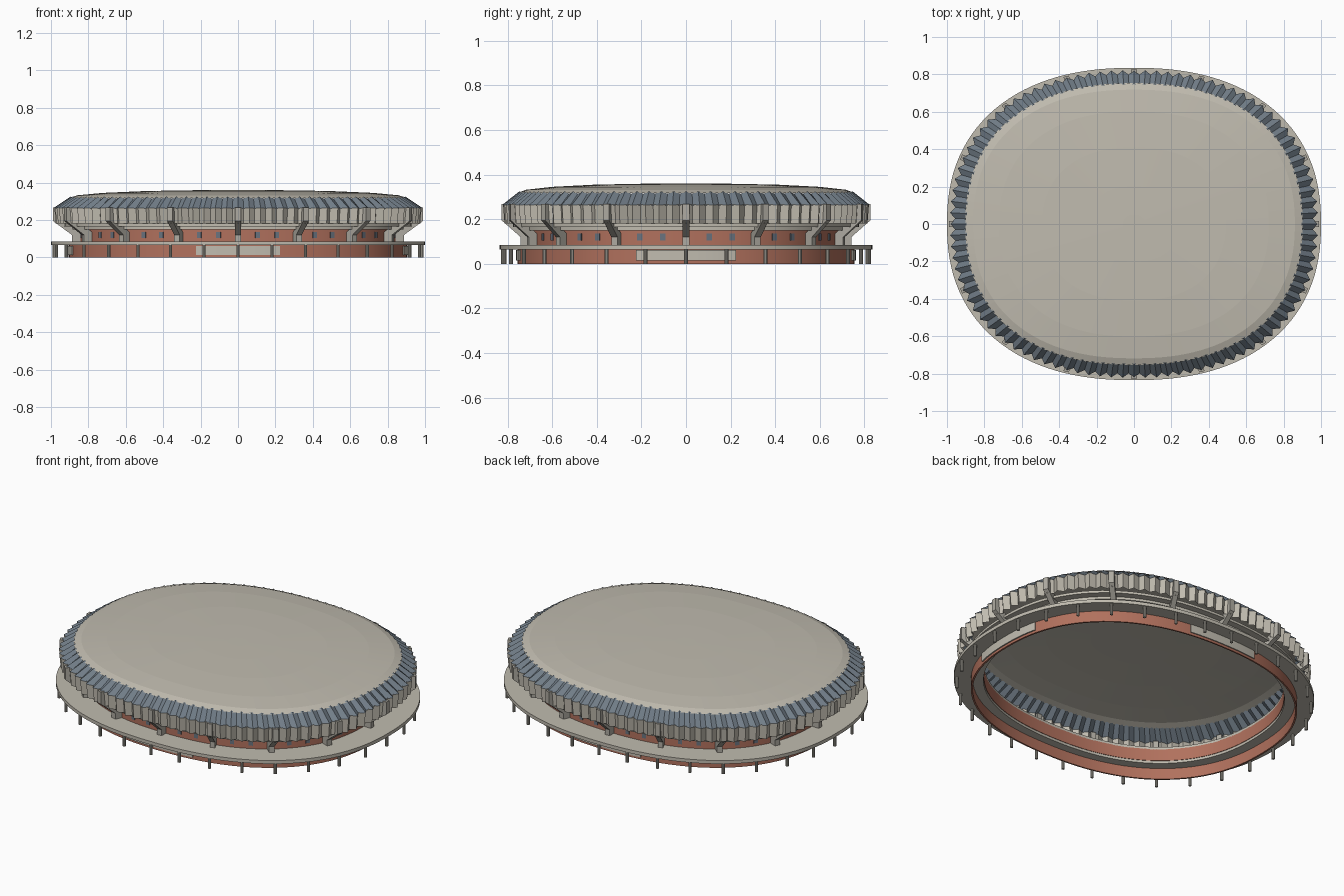
import bpy
import bmesh
import math
from mathutils import Vector

if "Cube" in bpy.data.objects:
    bpy.data.objects.remove(bpy.data.objects["Cube"])

HALF_X, HALF_Y, POWER = 1.0, 0.835, 2.3


def material(name, rgb):
    m = bpy.data.materials.new(name)
    m.use_nodes = True
    m.diffuse_color = (*rgb, 1)
    m.node_tree.nodes["Principled BSDF"].inputs["Base Color"].default_value = (*rgb, 1)
    return m


CONCRETE = material("pale concrete", (0.53, 0.50, 0.43))
STRUT = material("grey concrete", (0.43, 0.41, 0.36))
BRICK = material("brick", (0.44, 0.165, 0.11))
SLATE = material("slate roof", (0.17, 0.21, 0.25))
GLASS = material("window glass", (0.14, 0.17, 0.21))


def outline_point(t):
    c, s = math.cos(t), math.sin(t)
    e = 2 / POWER
    return Vector((math.copysign(abs(c) ** e, c) * HALF_X,
                   math.copysign(abs(s) ** e, s) * HALF_Y, 0))


# Dense rounded-oval outline, measured by arc length from the front centre
DENSE = 4000
dense = [outline_point(-math.pi / 2 + 2 * math.pi * i / DENSE) for i in range(DENSE + 1)]
lengths = [0.0]
for a, b in zip(dense, dense[1:]):
    lengths.append(lengths[-1] + (b - a).length)


def ring(n, shift=0.0):
    """n points spaced evenly along the outline"""
    pts, j = [], 0
    for i in range(n):
        target = lengths[-1] * (i + shift) / n
        while lengths[j + 1] < target:
            j += 1
        f = (target - lengths[j]) / (lengths[j + 1] - lengths[j])
        pts.append(dense[j].lerp(dense[j + 1], f))
    return pts


def finish(name, bm, mat, smooth=False):
    bmesh.ops.recalc_face_normals(bm, faces=bm.faces)
    me = bpy.data.meshes.new(name)
    bm.to_mesh(me)
    bm.free()
    me.materials.append(mat)
    ob = bpy.data.objects.new(name, me)
    bpy.context.collection.objects.link(ob)
    if smooth:
        bpy.ops.object.select_all(action="DESELECT")
        ob.select_set(True)
        bpy.context.view_layer.objects.active = ob
        bpy.ops.object.shade_smooth_by_angle(angle=math.radians(25))
    return ob


def sweep(name, mat, n, profiles, closed=False, cap=False, smooth=False):
    """Carry (scale, z) profiles round the outline, alternating between them"""
    bm = bmesh.new()
    cols = [[bm.verts.new((p.x * s, p.y * s, z)) for s, z in profiles[i % len(profiles)]]
            for i, p in enumerate(ring(n))]
    rows = len(profiles[0])
    for i in range(n):
        a, b = cols[i], cols[(i + 1) % n]
        for k in range(rows if closed else rows - 1):
            m = (k + 1) % rows
            bm.faces.new((a[k], b[k], b[m], a[m]))
    if cap:
        bm.faces.new([c[-1] for c in cols])
    return finish(name, bm, mat, smooth)


def slab(s0, s1, z0, z1):
    return [[(s0, z0), (s1, z0), (s1, z1), (s0, z1)]]


# Brick walls and concrete rings
sweep("lower_wall", BRICK, 96, slab(0.895, 0.905, 0, 0.066), True, smooth=True)
sweep("upper_wall", BRICK, 96, slab(0.832, 0.842, 0.08, 0.152), True, smooth=True)
sweep("walkway_deck", CONCRETE, 128, slab(0.835, 1.0, 0.065, 0.085), True, smooth=True)
sweep("lower_ledge", CONCRETE, 96, slab(0.832, 0.885, 0.15, 0.165), True, smooth=True)
sweep("upper_ledge", CONCRETE, 96, slab(0.875, 0.93, 0.165, 0.18), True, smooth=True)

# Pleated facade and pleated roof skirt
PLEATS = 96
sweep("pleated_facade", CONCRETE, PLEATS * 2,
      [[(0.975, 0.18), (0.983, 0.265)], [(0.948, 0.18), (0.955, 0.265)]])
sweep("pleated_roof_skirt", SLATE, PLEATS * 2,
      [[(0.985, 0.265), (0.895, 0.325)], [(0.957, 0.262), (0.893, 0.314)]])

# Shallow dome
sweep("roof_dome", CONCRETE, 128,
      [[(0.902, 0.318), (0.86, 0.332), (0.72, 0.345), (0.49, 0.355),
        (0.24, 0.359), (0.06, 0.36)]], cap=True)

# Cranked struts carrying the facade
STRUT_SHAPE = [(0.835, 0.085), (0.888, 0.085), (0.888, 0.12), (0.99, 0.195),
               (0.99, 0.268), (0.95, 0.268), (0.95, 0.215), (0.835, 0.13)]


def tangents(pts):
    return [(pts[(i + 1) % len(pts)] - pts[i - 1]).normalized() for i in range(len(pts))]


def prism(bm, p, t, half, shape):
    sides = [[bm.verts.new((p * s + t * w) + Vector((0, 0, z))) for s, z in shape]
             for w in (-half, half)]
    bm.faces.new(sides[0])
    bm.faces.new(sides[1][::-1])
    for k in range(len(shape)):
        m = (k + 1) % len(shape)
        bm.faces.new((sides[0][k], sides[0][m], sides[1][m], sides[1][k]))


bm = bmesh.new()
pts = ring(16)
for p, t in zip(pts, tangents(pts)):
    prism(bm, p, t, 0.015, STRUT_SHAPE)
finish("facade_struts", bm, STRUT)

# Two windows in each bay between struts
bm = bmesh.new()
pts = ring(48)
for i, (p, t) in enumerate(zip(pts, tangents(pts))):
    if i % 3:
        prism(bm, p, t, 0.012, slab(0.838, 0.846, 0.104, 0.136)[0])
finish("windows", bm, GLASS)

# Round posts under the deck edge
bm = bmesh.new()
for p in ring(32):
    made = bmesh.ops.create_cone(bm, cap_ends=True, segments=10, radius1=0.009,
                                 radius2=0.009, depth=0.066)
    bmesh.ops.translate(bm, verts=made["verts"], vec=p * 0.983 + Vector((0, 0, 0.033)))
finish("deck_posts", bm, STRUT, smooth=True)

# Curved entrance panels on the four sides
STEPS = 192
pts = ring(STEPS)
for side, centre in zip(("front", "left", "back", "right"), range(0, STEPS, STEPS // 4)):
    bm = bmesh.new()
    cols = [[bm.verts.new((pts[i % STEPS].x * s, pts[i % STEPS].y * s, z))
             for s, z in slab(0.9, 0.912, 0.014, 0.062)[0]]
            for i in range(centre - 8, centre + 9)]
    for a, b in zip(cols, cols[1:]):
        for k in range(4):
            m = (k + 1) % 4
            bm.faces.new((a[k], b[k], b[m], a[m]))
    bm.faces.new(cols[0])
    bm.faces.new(cols[-1][::-1])
    finish(side + "_entrance_panel", bm, CONCRETE, smooth=True)
